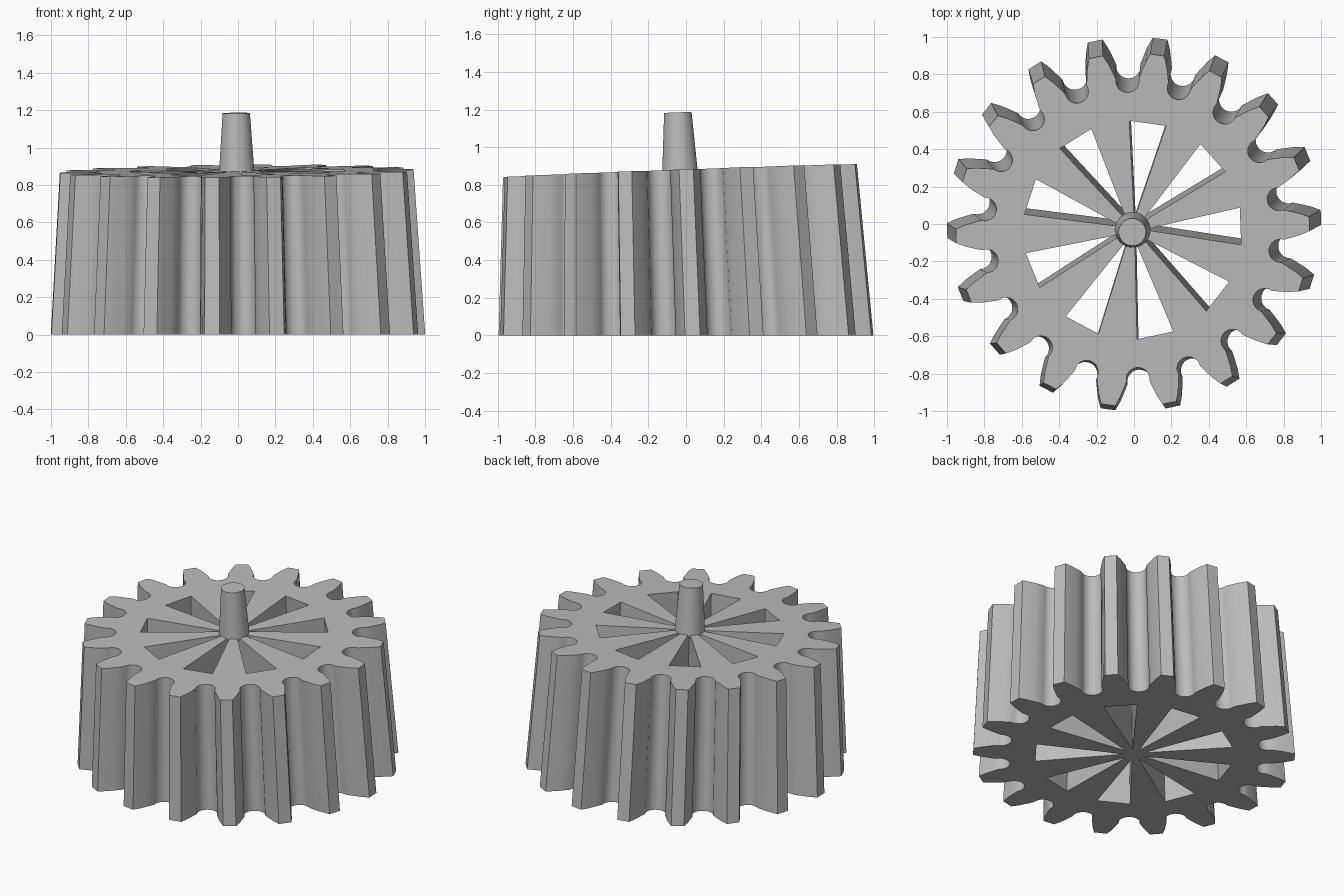
import bpy, bmesh
from math import sin, cos, pi, radians
from mathutils import Matrix, Euler

cube = bpy.data.objects.get("Cube")
if cube:
    bpy.data.objects.remove(cube, do_unlink=True)

TEETH, HOLES = 18, 9
PHASE = radians(2)
HEIGHT, TAPER = 0.875, 0.945
TILT = Euler((radians(2.1), radians(-0.45), 0)).to_matrix().to_4x4()

grey = bpy.data.materials.new("light grey")
grey.use_nodes = True
colour = (0.5, 0.5, 0.5, 1)
grey.diffuse_color = colour
grey.node_tree.nodes["Principled BSDF"].inputs["Base Color"].default_value = colour


def finish(name, bm):
    bmesh.ops.recalc_face_normals(bm, faces=bm.faces)
    mesh = bpy.data.meshes.new(name)
    bm.to_mesh(mesh)
    bm.free()
    mesh.materials.append(grey)
    obj = bpy.data.objects.new(name, mesh)
    bpy.context.collection.objects.link(obj)
    bpy.ops.object.select_all(action='DESELECT')
    obj.select_set(True)
    bpy.context.view_layer.objects.active = obj
    bpy.ops.object.shade_smooth_by_angle(angle=radians(28))
    return obj


def polar(radial, side, angle):
    """Point at a distance along a spoke direction, offset sideways."""
    return (radial * cos(angle) - side * sin(angle),
            radial * sin(angle) + side * cos(angle), 0)


def add_loop(bm, points):
    verts = [bm.verts.new(p) for p in points]
    return [bm.edges.new((v, verts[i - 1])) for i, v in enumerate(verts)]


# Gear outline: curved tooth flanks joined by round valleys
flank = [(0.9, 0.0735), (0.95, 0.06), (1.0, 0.04)]
outline = []
for i in range(TEETH):
    a = PHASE + i * 2 * pi / TEETH
    outline += [polar(r, -w, a) for r, w in flank]
    outline += [polar(r, w, a) for r, w in reversed(flank)]
    valley = a + pi / TEETH
    for k in range(13):
        t = radians(-100 + k * 200 / 12)
        outline.append(polar(0.845 - 0.066 * cos(t), 0.066 * sin(t), valley))

# Gear body: outline with wedge holes, extruded to a tapered, tilted top
bm = bmesh.new()
edges = add_loop(bm, outline)
for i in range(HOLES):
    a = PHASE + i * 2 * pi / HOLES
    edges += add_loop(bm, [polar(0.06, 0, a), polar(0.61, 0.105, a),
                           polar(0.61, -0.105, a)])
bmesh.ops.triangle_fill(bm, use_beauty=True, use_dissolve=False, edges=edges)
top = bmesh.ops.extrude_face_region(bm, geom=bm.faces[:], use_keep_orig=True)
top_verts = [g for g in top["geom"] if isinstance(g, bmesh.types.BMVert)]
lift = TILT @ Matrix.Translation((0, 0, HEIGHT)) @ Matrix.Scale(TAPER, 4)
bmesh.ops.transform(bm, matrix=lift, verts=top_verts)
finish("gear_body", bm)

# Shaft: tapered pin on the tilted axis
bm = bmesh.new()
low, high = 0.86, 1.185
bmesh.ops.create_cone(bm, cap_ends=True, segments=40, radius1=0.095,
                      radius2=0.073, depth=high - low,
                      matrix=TILT @ Matrix.Translation((0, 0, (low + high) / 2)))
finish("shaft", bm)
